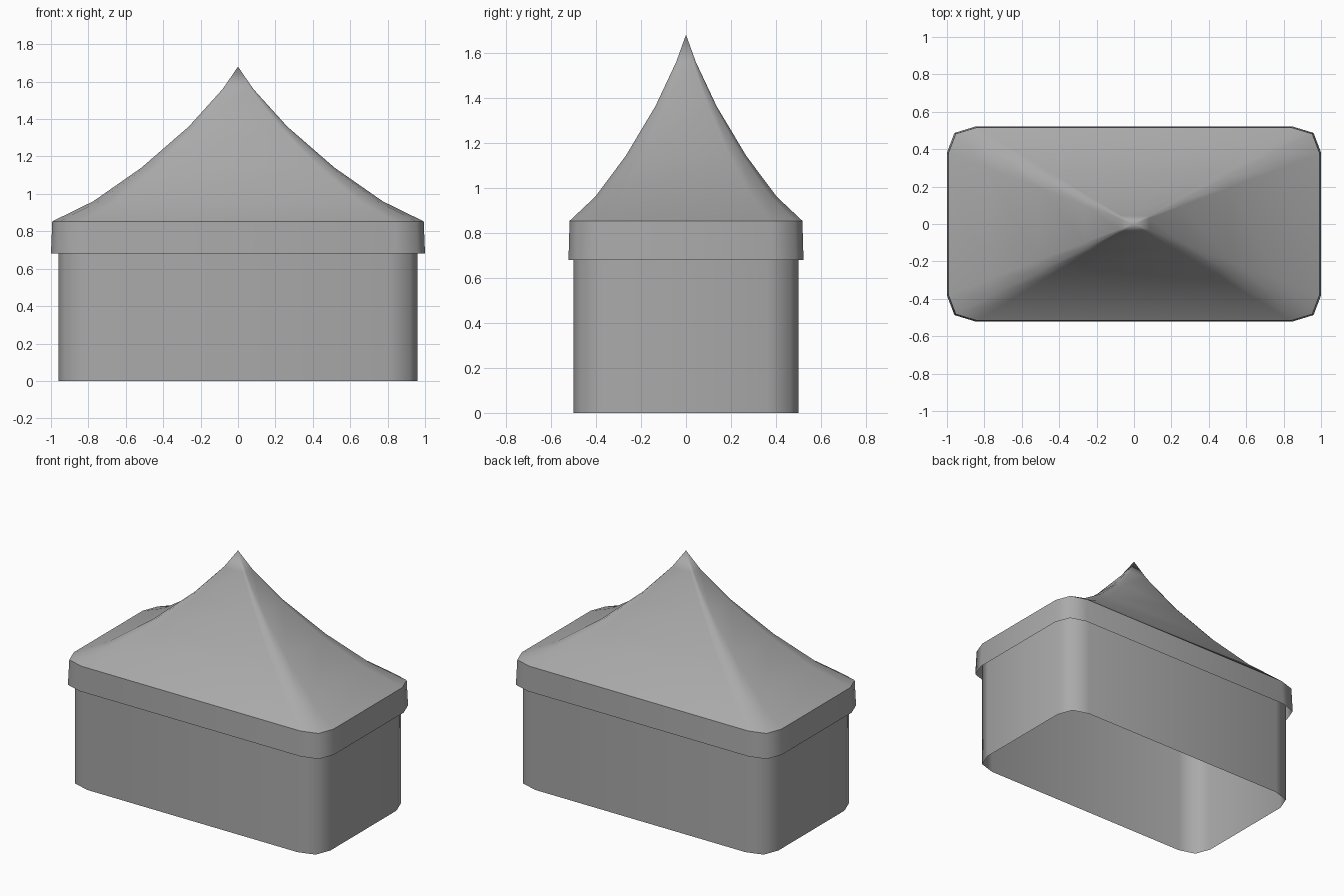
import bpy
import bmesh

cube = bpy.data.objects.get("Cube")
if cube:
    bpy.data.objects.remove(cube, do_unlink=True)

# One plain grey canvas colour for the whole pavilion
canvas = bpy.data.materials.new("grey canvas")
canvas.use_nodes = True
grey = (0.4, 0.4, 0.4, 1.0)
canvas.diffuse_color = grey
bsdf = next(n for n in canvas.node_tree.nodes if n.type == "BSDF_PRINCIPLED")
bsdf.inputs["Base Color"].default_value = grey
bsdf.inputs["Roughness"].default_value = 0.8


def outline(half_x, half_y):
    """Rectangle with two-segment rounded corners, anticlockwise from above."""
    corner = [(half_x, half_y - 0.14),
              (half_x - 0.04, half_y - 0.035),
              (half_x - 0.155, half_y)]
    points = []
    for sx, sy in ((1, 1), (-1, 1), (-1, -1), (1, -1)):
        quarter = [(sx * x, sy * y) for x, y in corner]
        points += quarter if sx * sy > 0 else quarter[::-1]
    return points


def canvas_shell(name, rings, apex=None):
    """Open shell through (outline, scale, height) rings, optionally to a tip."""
    bm = bmesh.new()
    loops = [[bm.verts.new((x * s, y * s, z)) for x, y in pts]
             for pts, s, z in rings]
    count = len(loops[0])
    for low, high in zip(loops, loops[1:]):
        for i in range(count):
            j = (i + 1) % count
            bm.faces.new((low[i], low[j], high[j], high[i]))
    if apex is not None:
        tip = bm.verts.new((0, 0, apex))
        top = loops[-1]
        for i in range(count):
            bm.faces.new((top[i], top[(i + 1) % count], tip))
    for face in bm.faces:
        face.smooth = True
    mesh = bpy.data.meshes.new(name)
    bm.to_mesh(mesh)
    bm.free()
    mesh.materials.append(canvas)
    obj = bpy.data.objects.new(name, mesh)
    bpy.context.collection.objects.link(obj)
    return obj


# Side walls, open underneath
wall = outline(0.96, 0.5)
canvas_shell("walls", [(wall, 1, 0), (wall, 1, 0.85)])

# Valance hanging from the eaves, flaring slightly outward
eave = outline(0.993, 0.517)
canvas_shell("valance", [(outline(1.0, 0.522), 1, 0.68), (eave, 1, 0.853)])

# Concave peaked roof
roof_profile = [(1, 0.853), (0.78, 0.96), (0.52, 1.14), (0.265, 1.36), (0.083, 1.56)]
canvas_shell("roof", [(eave, s, z) for s, z in roof_profile], apex=1.68)
